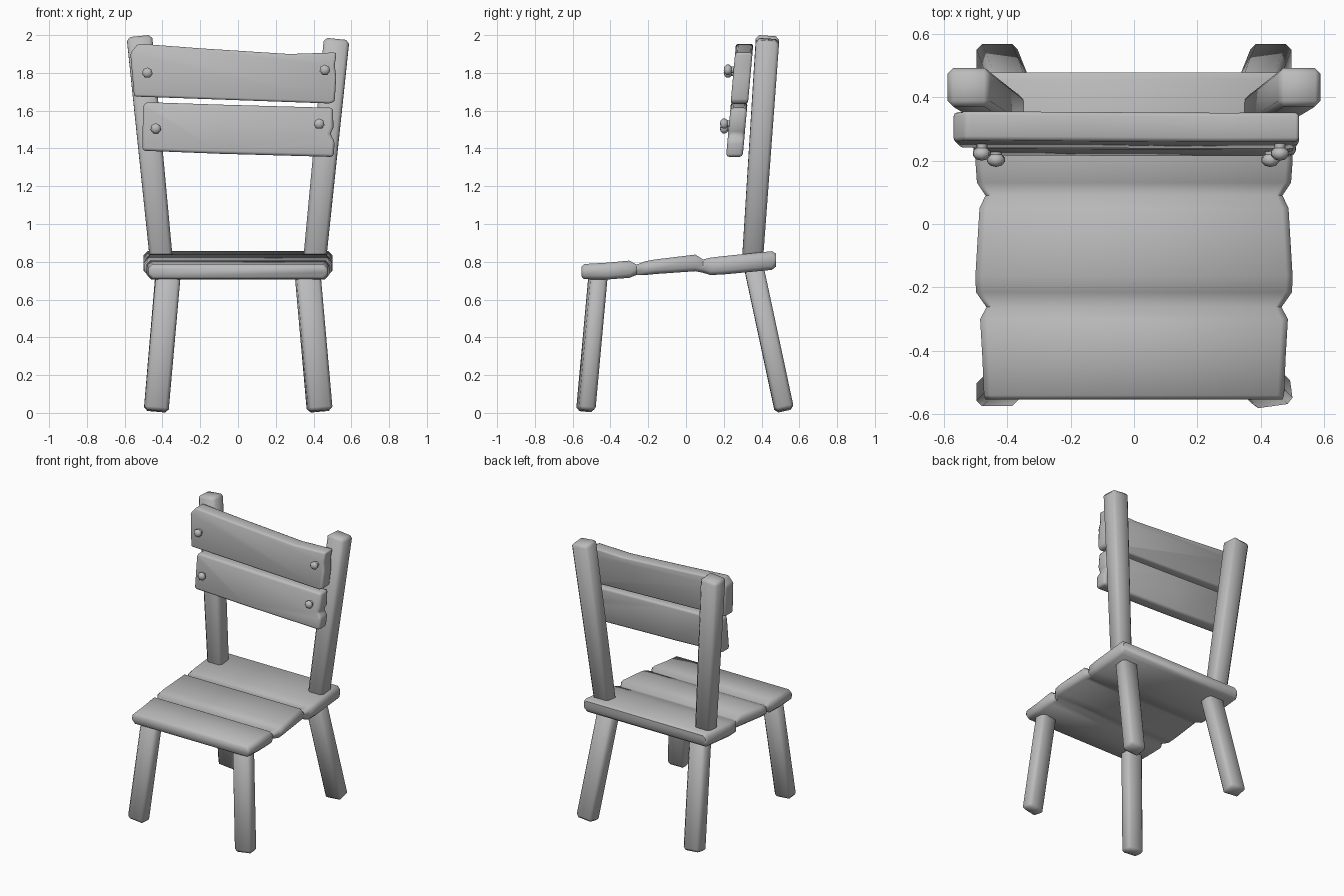
import bpy, bmesh, math
from mathutils import Matrix, Vector

cube = bpy.data.objects.get("Cube")
if cube:
    bpy.data.objects.remove(cube, do_unlink=True)

grey = bpy.data.materials.new("plain grey")
grey.use_nodes = True
colour = (0.5, 0.5, 0.5, 1)
grey.diffuse_color = colour
grey.node_tree.nodes["Principled BSDF"].inputs["Base Color"].default_value = colour


def finish(name, bm, bevel=0, segments=1, angle=60):
    bmesh.ops.recalc_face_normals(bm, faces=bm.faces)
    mesh = bpy.data.meshes.new(name)
    bm.to_mesh(mesh)
    bm.free()
    mesh.materials.append(grey)
    obj = bpy.data.objects.new(name, mesh)
    bpy.context.collection.objects.link(obj)
    bpy.ops.object.select_all(action='DESELECT')
    obj.select_set(True)
    bpy.context.view_layer.objects.active = obj
    if bevel:
        mod = obj.modifiers.new("soft edges", 'BEVEL')
        mod.width = bevel
        mod.segments = segments
        mod.limit_method = 'ANGLE'
        bpy.ops.object.modifier_apply(modifier=mod.name)
    bpy.ops.object.shade_smooth_by_angle(angle=math.radians(angle))
    return obj


def loft(rings):
    """Skin a list of equal-length rings and cap both ends."""
    bm = bmesh.new()
    loops = [[bm.verts.new(p) for p in ring] for ring in rings]
    n = len(loops[0])
    for a, b in zip(loops, loops[1:]):
        for i in range(n):
            j = (i + 1) % n
            bm.faces.new((a[i], a[j], b[j], b[i]))
    bm.faces.new(loops[0])
    bm.faces.new(loops[-1])
    return bm


def beam(name, start, end, width, depth, taper=1.0, twist=0):
    """Leaning square timber with ends cut across its axis."""
    start, end = Vector(start), Vector(end)
    axis = end - start
    turn = Matrix.Rotation(math.radians(twist), 3, 'Z')
    rings = []
    for centre, size in ((start, 1), (end, taper)):
        ring = []
        for sx, sy in ((-1, -1), (1, -1), (1, 1), (-1, 1)):
            p = turn @ Vector((sx * width / 2, sy * depth / 2, 0)) * size
            p.z = -(axis.x * p.x + axis.y * p.y) / axis.z
            ring.append(centre + p)
        rings.append(ring)
    finish(name, loft(rings), 0.018)


# Legs and back posts
for side, s in (("right", -1), ("left", 1)):
    beam(f"front_leg_{side}", (s * 0.433, -0.531, 0.01), (s * 0.367, -0.463, 0.755),
         0.13, 0.09, twist=8 if s > 0 else 0)
    beam(f"back_leg_{side}", (s * 0.433, 0.521, 0.013), (s * 0.367, 0.355, 0.79), 0.13, 0.1)
    beam(f"back_post_{side}", (s * 0.403, 0.35, 0.78),
         (s * 0.522, 0.432, 1.992 if s < 0 else 1.977), 0.12, 0.11, 1.12)

# Seat of three joined planks: y, half width, underside, top
stations = [
    (-0.553, 0.468, 0.722, 0.775), (-0.54, 0.473, 0.708, 0.788), (-0.42, 0.478, 0.706, 0.795),
    (-0.3, 0.485, 0.715, 0.806), (-0.262, 0.465, 0.73, 0.785), (-0.215, 0.498, 0.73, 0.803),
    (-0.165, 0.5, 0.735, 0.812), (0.05, 0.487, 0.75, 0.838), (0.09, 0.468, 0.742, 0.812),
    (0.13, 0.495, 0.73, 0.822), (0.2, 0.5, 0.733, 0.83), (0.455, 0.5, 0.757, 0.856),
    (0.477, 0.49, 0.775, 0.843)]
rings = []
for y, w, low, high in stations:
    c = 0.02
    half = [(w - c, low), (w, low + c), (w, high - c), (w - c, high)]
    rings.append([(x, y, z) for x, z in half] + [(-x, y, z) for x, z in reversed(half)])
finish("seat", loft(rings), angle=50)


def back_plank(name, outline, front, thickness):
    """Board outline in x and z, leaning back toward its top."""
    lean = 0.09
    base = min(z for x, z in outline)
    rings = [[(x, y + lean * (z - base), z) for x, z in outline]
             for y in (front, front + thickness)]
    finish(name, loft(rings), 0.016, 2)


# Backrest planks
back_plank("upper_back_plank",
           [(-0.55, 1.675), (0.49, 1.638), (0.512, 1.65), (0.52, 1.78), (0.512, 1.84),
            (0.522, 1.908), (0.27, 1.9), (-0.2, 1.93), (-0.53, 1.955), (-0.57, 1.905)], 0.236, 0.092)
back_plank("lower_back_plank",
           [(-0.506, 1.388), (-0.1, 1.372), (0.506, 1.355), (0.512, 1.44), (0.487, 1.475),
            (0.505, 1.51), (0.503, 1.615), (-0.1, 1.632), (-0.49, 1.645), (-0.503, 1.62)], 0.212, 0.088)

# Bolts through the planks
for name, x, y, z in (("upper_bolt_right", -0.48, 0.222, 1.8), ("upper_bolt_left", 0.46, 0.222, 1.815),
                      ("lower_bolt_right", -0.435, 0.202, 1.505), ("lower_bolt_left", 0.43, 0.202, 1.53)):
    bm = bmesh.new()
    bmesh.ops.create_cone(bm, cap_ends=True, segments=7, radius1=0.018, radius2=0.018, depth=0.07,
                          matrix=Matrix.Translation((0, 0, -0.03)))
    bmesh.ops.create_uvsphere(bm, u_segments=7, v_segments=5, radius=0.03,
                              matrix=Matrix.Diagonal((1, 1, 0.75, 1)))
    bm.transform(Matrix.Translation((x, y, z)) @ Matrix.Rotation(math.radians(90), 4, 'X'))
    finish(name, bm)
